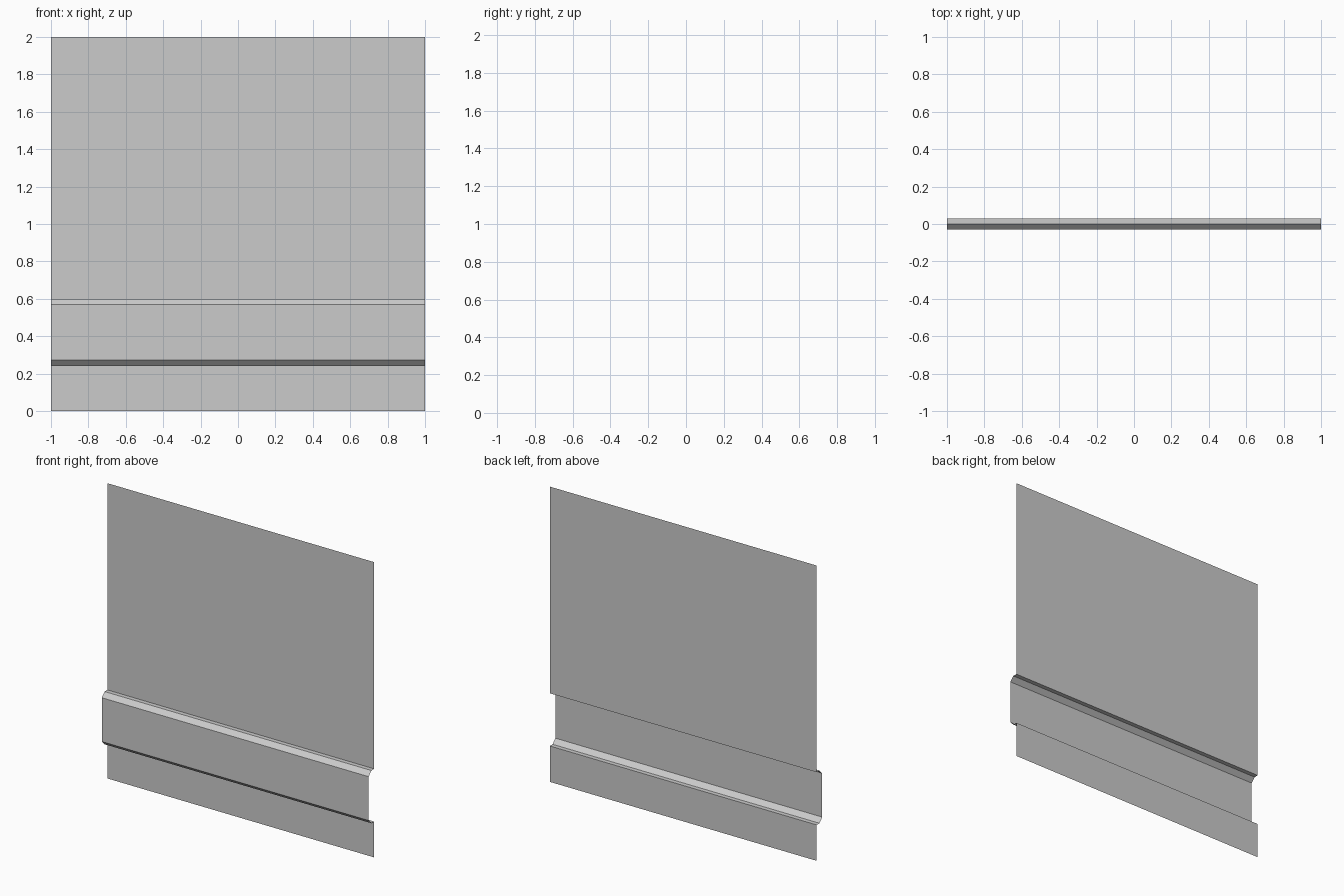
import bpy, bmesh

if "Cube" in bpy.data.objects:
    bpy.data.objects.remove(bpy.data.objects["Cube"])

# Folded sheet cross-section (y, z), bottom to top
profile = [(0.03, 0.0), (0.03, 0.243), (0.0, 0.243), (-0.03, 0.273),
           (-0.03, 0.57), (0.0, 0.60), (0.03, 0.60), (0.03, 2.0)]

# Wall panel: the profile swept across the width as a single-layer sheet
bm = bmesh.new()
left, right = ([bm.verts.new((x, y, z)) for y, z in profile] for x in (-1, 1))
for i in range(len(profile) - 1):
    bm.faces.new((left[i], right[i], right[i + 1], left[i + 1]))

mesh = bpy.data.meshes.new("wall_panel")
bm.to_mesh(mesh)
bm.free()
panel = bpy.data.objects.new("wall_panel", mesh)
bpy.context.collection.objects.link(panel)
